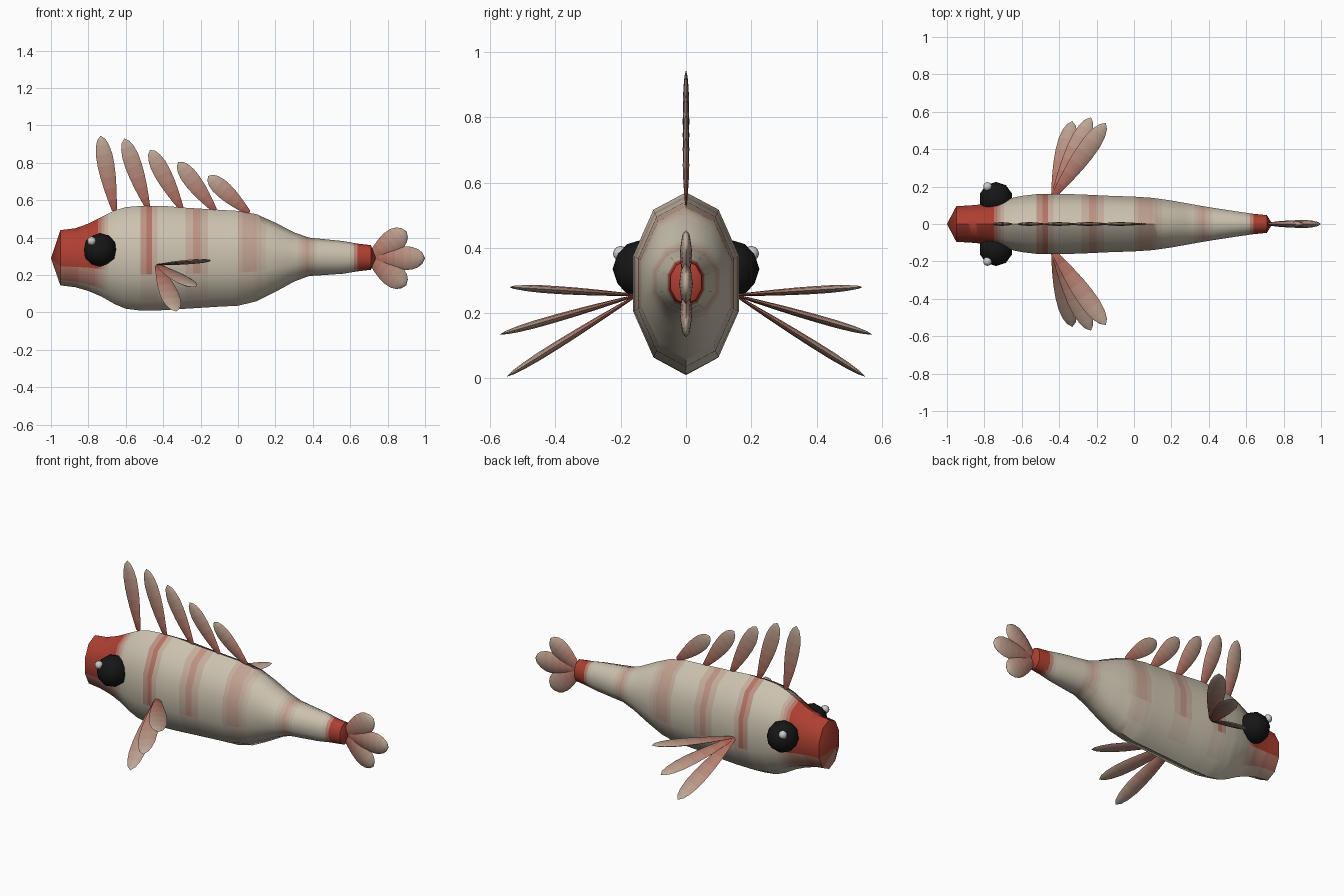
import bpy, bmesh, math
from mathutils import Vector

if "Cube" in bpy.data.objects:
    bpy.data.objects.remove(bpy.data.objects["Cube"])

SIDES = 10
CREAM, RED = Vector((0.60, 0.54, 0.43)), Vector((0.42, 0.05, 0.03))
FIN_BASE, FIN_TIP = Vector((0.40, 0.08, 0.055)), Vector((0.52, 0.42, 0.33))
LEVELS = 9


def material(name, col):
    m = bpy.data.materials.new(name)
    m.diffuse_color = (*col, 1)
    m.use_nodes = True
    m.node_tree.nodes["Principled BSDF"].inputs["Base Color"].default_value = m.diffuse_color
    return m


body_mats = [material(f"body_shade_{i}", CREAM.lerp(RED, i / (LEVELS - 1))) for i in range(LEVELS)]
fin_mats = [material(f"fin_shade_{i}", FIN_BASE.lerp(FIN_TIP, i / (LEVELS - 1))) for i in range(LEVELS)]
black = material("eye_black", (0.008, 0.008, 0.008))
white = material("eye_glint", (0.75, 0.75, 0.75))


def loft(name, rings, start, end, mats, shade, angle=50):
    """Skin a list of rings, close it with two points, colour faces by shade(face centre)."""
    bm = bmesh.new()
    rows = [[bm.verts.new(p) for p in r] for r in rings]
    n = len(rows[0])
    for a, b in zip(rows, rows[1:]):
        for i in range(n):
            j = (i + 1) % n
            bm.faces.new((a[i], a[j], b[j], b[i]))
    for row, tip in ((rows[0], start), (rows[-1], end)):
        v = bm.verts.new(tip)
        for i in range(n):
            bm.faces.new((row[i], row[(i + 1) % n], v))
    bmesh.ops.recalc_face_normals(bm, faces=bm.faces)
    for f in bm.faces:
        f.smooth = True
        s = min(1, max(0, shade(f.calc_center_median())))
        f.material_index = round(s * (LEVELS - 1))
    me = bpy.data.meshes.new(name)
    bm.to_mesh(me)
    bm.free()
    for m in mats:
        me.materials.append(m)
    me.set_sharp_from_angle(angle=math.radians(angle))
    ob = bpy.data.objects.new(name, me)
    bpy.context.collection.objects.link(ob)
    return ob


# Body: x, top z, bottom z, half width
profile = [
    (-0.95, 0.44, 0.145, 0.10), (-0.87, 0.45, 0.135, 0.105), (-0.80, 0.475, 0.115, 0.112),
    (-0.73, 0.51, 0.085, 0.125), (-0.66, 0.545, 0.045, 0.145), (-0.60, 0.563, 0.02, 0.158),
    (-0.52, 0.57, 0.01, 0.168), (-0.40, 0.57, 0.012, 0.17), (-0.28, 0.56, 0.02, 0.166),
    (-0.12, 0.55, 0.03, 0.158), (0.0, 0.543, 0.036, 0.154), (0.10, 0.525, 0.06, 0.147),
    (0.20, 0.48, 0.11, 0.132), (0.30, 0.428, 0.165, 0.113), (0.38, 0.40, 0.195, 0.098),
    (0.46, 0.392, 0.20, 0.085), (0.56, 0.382, 0.207, 0.069), (0.64, 0.368, 0.22, 0.057),
    (0.71, 0.36, 0.228, 0.05)]
stripes = [(-0.48, 0.045, 0.75), (-0.22, 0.06, 0.5), (0.07, 0.08, 0.4),
           (0.37, 0.05, 0.35), (0.69, 0.085, 1.3)]


def body_shade(c):
    s = min(1, max(0, (-0.69 - c.x) / 0.07))
    for x, w, k in stripes:
        s = max(s, k * (1 - (abs(c.x - x) / w) ** 2))
    return s * min(1, max(0, (c.z - 0.10) / 0.15))


stations = []
for a, b in zip(profile, profile[1:]):
    stations += [Vector(a).lerp(Vector(b), t / 4) for t in range(4)]
stations.append(Vector(profile[-1]))
rings = []
for x, top, bot, w in stations:
    rings.append([(x, w * math.cos(a), (top + bot) / 2 + (top - bot) / 2 * math.sin(a))
                  for a in (math.pi / 2 + 2 * math.pi * i / SIDES for i in range(SIDES))])
loft("body", rings, (-1.0, 0, 0.29), (0.74, 0, 0.29), body_mats, body_shade)

# Fin blade: flattened leaf running from base to tip
LEAF = [(0.02, 0.3), (0.15, 0.52), (0.3, 0.74), (0.45, 0.91), (0.6, 1.0),
        (0.75, 0.98), (0.87, 0.78), (0.95, 0.48)]


def fin(name, base, tip, width, thick, hint):
    base, tip = Vector(base), Vector(tip)
    d = (tip - base).normalized()
    wide = Vector(hint)
    wide = (wide - d * wide.dot(d)).normalized()
    flat = d.cross(wide)
    rows = []
    for t, r in LEAF:
        c = base.lerp(tip, t)
        rows.append([c + wide * (r * width / 2 * math.cos(k * math.pi / 4))
                     + flat * (r * thick / 2 * math.sin(k * math.pi / 4)) for k in range(8)])
    loft(name, rows, base, tip, fin_mats, lambda c: (c - base).dot(d) / (tip - base).length, 60)


# Dorsal spines
for i, (bx, bz, tx, tz) in enumerate([
        (-0.66, 0.54, -0.735, 0.945), (-0.48, 0.555, -0.608, 0.93), (-0.30, 0.55, -0.47, 0.87),
        (-0.12, 0.54, -0.32, 0.805), (0.06, 0.53, -0.16, 0.73)]):
    fin(f"dorsal_spine_{i + 1}", (bx, 0, bz), (tx, 0, tz), 0.09, 0.02, (1, 0, 0))

# Tail lobes
fin("tail_upper", (0.70, 0, 0.285), (0.90, 0, 0.435), 0.125, 0.036, (-0.6, 0, 0.8))
fin("tail_lower", (0.70, 0, 0.295), (0.90, 0, 0.145), 0.125, 0.036, (0.6, 0, 0.8))
fin("tail_middle", (0.71, 0, 0.29), (1.0, 0, 0.29), 0.125, 0.042, (0, 0, 1))


def ball(name, loc, r, mat):
    bpy.ops.mesh.primitive_ico_sphere_add(subdivisions=2, radius=r, location=loc)
    ob = bpy.context.object
    ob.name = name
    ob.data.materials.append(mat)
    bpy.ops.object.shade_smooth()


# Pectoral fins and eyes on both sides
for side, s in (("left", 1), ("right", -1)):
    for i, (x, y, z) in enumerate([(-0.15, 0.54, 0.28), (-0.23, 0.57, 0.135), (-0.33, 0.55, 0.005)]):
        fin(f"pectoral_{side}_{i + 1}", (-0.43, 0.15 * s, 0.255), (x, y * s, z), 0.10, 0.024, (1, 0, 0))
    ball(f"eye_{side}", (-0.738, 0.135 * s, 0.335), 0.09, black)
    ball(f"eye_glint_{side}", (-0.783, 0.2 * s, 0.382), 0.024, white)
